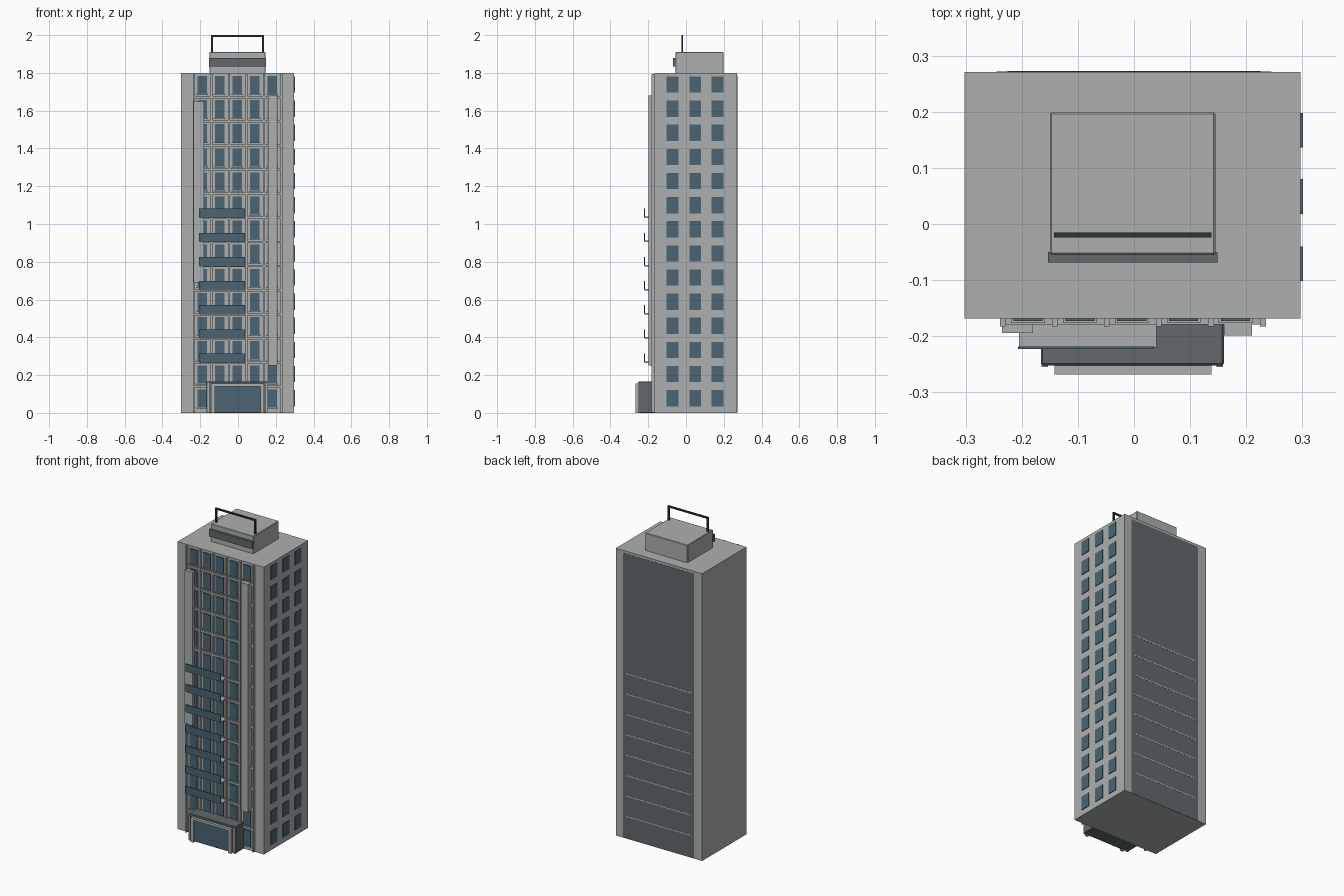
import bpy, bmesh
from mathutils import Matrix, Vector

if "Cube" in bpy.data.objects:
    bpy.data.objects.remove(bpy.data.objects["Cube"])


def material(name, rgb):
    m = bpy.data.materials.new(name)
    m.diffuse_color = (*rgb, 1)
    m.use_nodes = True
    m.node_tree.nodes["Principled BSDF"].inputs["Base Color"].default_value = m.diffuse_color
    return m


GLASS = material("glass", (0.07, 0.13, 0.17))
DARK = material("dark_panel", (0.12, 0.14, 0.15))
METAL = material("dark_metal", (0.03, 0.033, 0.036))
STONE = material("stone", (0.42, 0.43, 0.43))


def boxes(name, items, mat=STONE, bevel=0):
    """One object made of boxes given as (x0, x1, y0, y1, z0, z1)."""
    bm = bmesh.new()
    for x0, x1, y0, y1, z0, z1 in items:
        centre = Vector((x0 + x1, y0 + y1, z0 + z1)) / 2
        size = Matrix.Diagonal((x1 - x0, y1 - y0, z1 - z0, 1))
        bmesh.ops.create_cube(bm, size=1, matrix=Matrix.Translation(centre) @ size)
    mesh = bpy.data.meshes.new(name)
    bm.to_mesh(mesh)
    bm.free()
    mesh.materials.append(mat)
    ob = bpy.data.objects.new(name, mesh)
    bpy.context.collection.objects.link(ob)
    if bevel:
        mod = ob.modifiers.new("edge_bevel", 'BEVEL')
        mod.width = bevel
        mod.segments = 1
    return ob


FLOORS = 14
STEP = 0.1277
FRONT = -0.168
RIGHT = 0.297
cols = [-0.189 + 0.0925 * i for i in range(5)]
mids = [0.078 + STEP * k for k in range(FLOORS)]

# Tower body and dark panel on the back
boxes("tower_body", [(-0.302, RIGHT, FRONT, 0.271, 0, 1.80)])
boxes("back_panel", [(-0.245, 0.245, 0.26, 0.272, 0.002, 1.785)], DARK)
boxes("back_floor_lines", [(-0.225, 0.225, 0.265, 0.273, z + 0.059, z + 0.066)
                           for z in mids[:8]])

# Front windows with small sills
boxes("front_windows", [(x - 0.026, x + 0.026, FRONT - 0.005, FRONT + 0.01, z - 0.05, z + 0.046)
                        for x in cols for z in mids], GLASS)
boxes("window_sills", [(x - 0.03, x + 0.03, FRONT - 0.008, FRONT + 0.01, z - 0.055, z - 0.05)
                       for x in cols for z in mids])

# Front grid: vertical mullions and floor bands
boxes("mullions", [(x - 0.005, x + 0.005, -0.183, FRONT + 0.01, 0.002, 1.795)
                   for x in [-0.234 + 0.0928 * i for i in range(6)]])
boxes("floor_bands", [(-0.235, 0.235, -0.179, FRONT + 0.01, z + 0.055, z + 0.067)
                      for z in mids[:-1]])

# Right side windows
boxes("side_windows", [(RIGHT - 0.01, 0.301, y - 0.031, y + 0.031, z - 0.043, z + 0.043)
                       for y in (-0.071, 0.049, 0.167) for z in mids], GLASS)

# Vertical fins on the front
boxes("left_fin", [(-0.235, -0.18, -0.194, FRONT + 0.01, 0.69, 1.65)])
boxes("right_fin", [(0.16, 0.21, -0.199, FRONT + 0.01, 0.25, 1.68)])

# Balconies: slabs with glass rails
levels = [0.265 + STEP * k for k in range(7)]
boxes("balcony_slabs", [(-0.205, 0.04, -0.22, FRONT + 0.01, z, z + 0.008) for z in levels])
boxes("balcony_rails", [(-0.207, 0.036, -0.223, -0.218, z + 0.003, z + 0.05) for z in levels], GLASS)

# Entrance porch, frame and door
boxes("entrance_porch", [(-0.166, 0.16, -0.252, FRONT + 0.01, 0, 0.167)], DARK, 0.003)
boxes("entrance_frame", [(-0.142, -0.122, -0.268, -0.245, 0, 0.155),
                         (0.118, 0.138, -0.268, -0.245, 0, 0.155),
                         (-0.122, 0.118, -0.268, -0.245, 0.14, 0.155)])
boxes("entrance_door", [(-0.122, 0.118, -0.259, -0.245, 0.006, 0.14)], GLASS)
boxes("porch_edging", [(-0.165, -0.153, -0.255, -0.24, 0, 0.16),
                       (0.147, 0.159, -0.255, -0.24, 0, 0.16)])

# Rooftop plant room with louvre and rail
boxes("plant_room", [(-0.15, 0.145, -0.055, 0.199, 1.79, 1.91)], STONE, 0.003)
boxes("plant_louvre", [(-0.153, 0.149, -0.069, -0.05, 1.835, 1.88)], DARK)
boxes("roof_rail", [(-0.143, -0.133, -0.024, -0.015, 1.90, 2.0),
                    (0.128, 0.138, -0.024, -0.015, 1.90, 2.0),
                    (-0.133, 0.128, -0.024, -0.015, 1.99, 2.0)], METAL)
